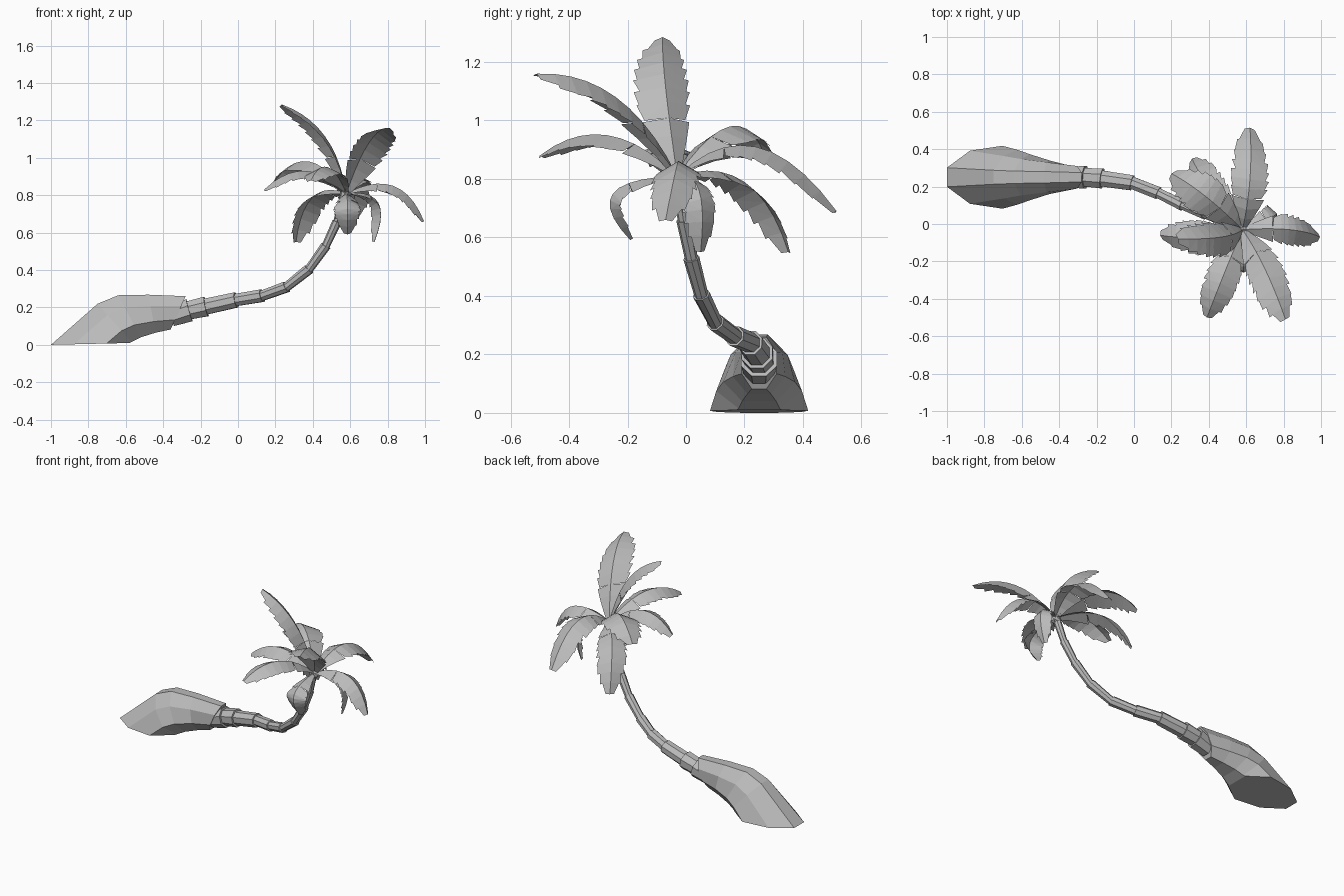
import bpy, bmesh, math, random
from mathutils import Vector

random.seed(4)
old = bpy.data.objects.get("Cube")
if old:
    bpy.data.objects.remove(old, do_unlink=True)

grey = bpy.data.materials.new("plain grey")
grey.use_nodes = True
colour = (0.5, 0.5, 0.5, 1)
grey.diffuse_color = colour
grey.node_tree.nodes["Principled BSDF"].inputs["Base Color"].default_value = colour

SIDES = 8


def finish(bm, name):
    mesh = bpy.data.meshes.new(name)
    bm.to_mesh(mesh)
    bm.free()
    mesh.materials.append(grey)
    obj = bpy.data.objects.new(name, mesh)
    bpy.context.collection.objects.link(obj)
    return obj


def ring(centre, up, side, taper=0):
    """Polygon spanned by two half-axis vectors, narrower towards its top."""
    angles = [math.tau * (i + 0.5) / SIDES for i in range(SIDES)]
    grow = 1 / math.cos(math.pi / SIDES)
    return [centre + (up * math.cos(a) + side * math.sin(a) * (1 - taper * math.cos(a))) * grow
            for a in angles]


def loft(rings, name):
    bm = bmesh.new()
    rows = [[bm.verts.new(p) for p in r] for r in rings]
    for a, b in zip(rows, rows[1:]):
        for i in range(SIDES):
            j = (i + 1) % SIDES
            bm.faces.new((a[i], a[j], b[j], b[i]))
    bm.faces.new(rows[0][::-1])
    bm.faces.new(rows[-1])
    bmesh.ops.recalc_face_normals(bm, faces=bm.faces[:])
    return finish(bm, name)


# Swollen root end: upper x, upper z, lower x, lower z, half width, taper
root = [(-1, 0, -0.58, 0.01, 0.155, 0.22), (-0.75, 0.22, -0.57, 0.015, 0.13, 0.33),
        (-0.64, 0.265, -0.52, 0.04, 0.11, 0.3), (-0.48, 0.268, -0.44, 0.065, 0.085, 0.15),
        (-0.28, 0.26, -0.36, 0.082, 0.06, 0)]
rings = []
for ux, uz, lx, lz, half, taper in root:
    top, low = Vector((ux, 0.25, uz)), Vector((lx, 0.25, lz))
    rings.append(ring((top + low) / 2, (top - low) / 2, Vector((0, half, 0)), taper))
loft(rings, "trunk_root")

# Stepped trunk segments: x, y, z, radius
joints = [(-0.36, 0.25, 0.15, 0.064), (-0.26, 0.25, 0.185, 0.06), (-0.17, 0.243, 0.205, 0.052),
          (-0.01, 0.22, 0.24, 0.04), (0.13, 0.165, 0.263, 0.033), (0.26, 0.1, 0.31, 0.029),
          (0.38, 0.052, 0.405, 0.027), (0.47, 0.018, 0.53, 0.025), (0.53, -0.008, 0.66, 0.023),
          (0.575, -0.03, 0.82, 0.022)]
points = [Vector(j[:3]) for j in joints]
tangents = [(points[min(i + 1, len(points) - 1)] - points[max(i - 1, 0)]).normalized()
            for i in range(len(points))]


def trunk_ring(i, scale):
    side = tangents[i].cross(Vector((0, 0, 1))).normalized()
    up = side.cross(tangents[i])
    return ring(points[i], up * joints[i][3] * scale, side * joints[i][3] * scale)


for i in range(len(points) - 1):
    loft([trunk_ring(i, 0.82), trunk_ring(i + 1, 1.02)], f"trunk_segment_{i + 1}")

# Crown where the fronds meet
crown = Vector((0.58, -0.03, 0.81))
bm = bmesh.new()
bmesh.ops.create_icosphere(bm, subdivisions=1, radius=0.03)
bmesh.ops.translate(bm, verts=bm.verts[:], vec=crown - Vector((0, 0, 0.01)))
finish(bm, "crown")

TEETH = 10


def frond(name, mid, tip, width, fold=0.42, roll=0):
    """Folded leaf with torn edges along a curve through mid to tip."""
    mid, tip = Vector(mid), Vector(tip)
    handle = mid * 2 - (crown + tip) / 2
    out = mid - crown
    side = Vector((-out.y, out.x, 0)).normalized()
    side = (side - Vector((0, 0, roll))).normalized()

    def spine(t):
        return crown * (1 - t) ** 2 + handle * 2 * t * (1 - t) + tip * t * t

    def half(t):
        rise = 0.14 + 0.86 * math.sin(math.pi / 2 * min(1, t / 0.5))
        return width * rise * math.sqrt(1 - 0.93 * (max(0, t - 0.55) / 0.45) ** 2)

    def edge(t, s, factor, sweep):
        tangent = ((handle - crown) * (1 - t) + (tip - handle) * t).normalized()
        normal = tangent.cross(side).normalized()
        w = half(t) * factor
        return spine(t) + side * s * w * 0.94 - normal * w * fold + tangent * sweep

    bm = bmesh.new()
    ribs = [bm.verts.new(spine(i / TEETH)) for i in range(TEETH + 1)]
    for s in (-1, 1):
        for i in range(TEETH):
            a, b = i / TEETH, (i + 1) / TEETH
            torn = random.uniform(0.76, 0.96) if i > 2 else 1
            sweep = 0.01 if 2 < i < TEETH - 1 else 0
            outer = [bm.verts.new(edge(b, s, 1, sweep)), bm.verts.new(edge(a, s, torn, sweep / 2))]
            loop = [ribs[i], ribs[i + 1]] + outer
            bm.faces.new(loop if s > 0 else loop[::-1])
    bmesh.ops.triangulate(bm, faces=bm.faces[:])
    finish(bm, name)


frond("frond_tall", (0.465, -0.07, 1.115), (0.235, -0.08, 1.285), 0.108)
frond("frond_right", (0.36, -0.07, 0.93), (0.14, -0.06, 0.83), 0.1)
frond("frond_front_right", (0.48, -0.27, 0.95), (0.39, -0.5, 0.88), 0.1)
frond("frond_front_left_high", (0.7, -0.24, 1.08), (0.81, -0.51, 1.16), 0.115, 0.45, 0.25)
frond("frond_left", (0.83, -0.03, 0.85), (0.995, -0.07, 0.66), 0.09, 0.55)
frond("frond_back", (0.62, 0.24, 0.91), (0.62, 0.515, 0.69), 0.11)
frond("frond_back_right_high", (0.38, 0.15, 0.98), (0.2, 0.27, 0.88), 0.12)
frond("frond_back_right_low", (0.4, 0.2, 0.79), (0.31, 0.35, 0.55), 0.1)
frond("frond_front_drooping", (0.585, -0.25, 0.75), (0.585, -0.19, 0.59), 0.08, 0.5)
frond("frond_back_left_drooping", (0.75, 0.045, 0.76), (0.73, 0.05, 0.55), 0.07, 0.45)
